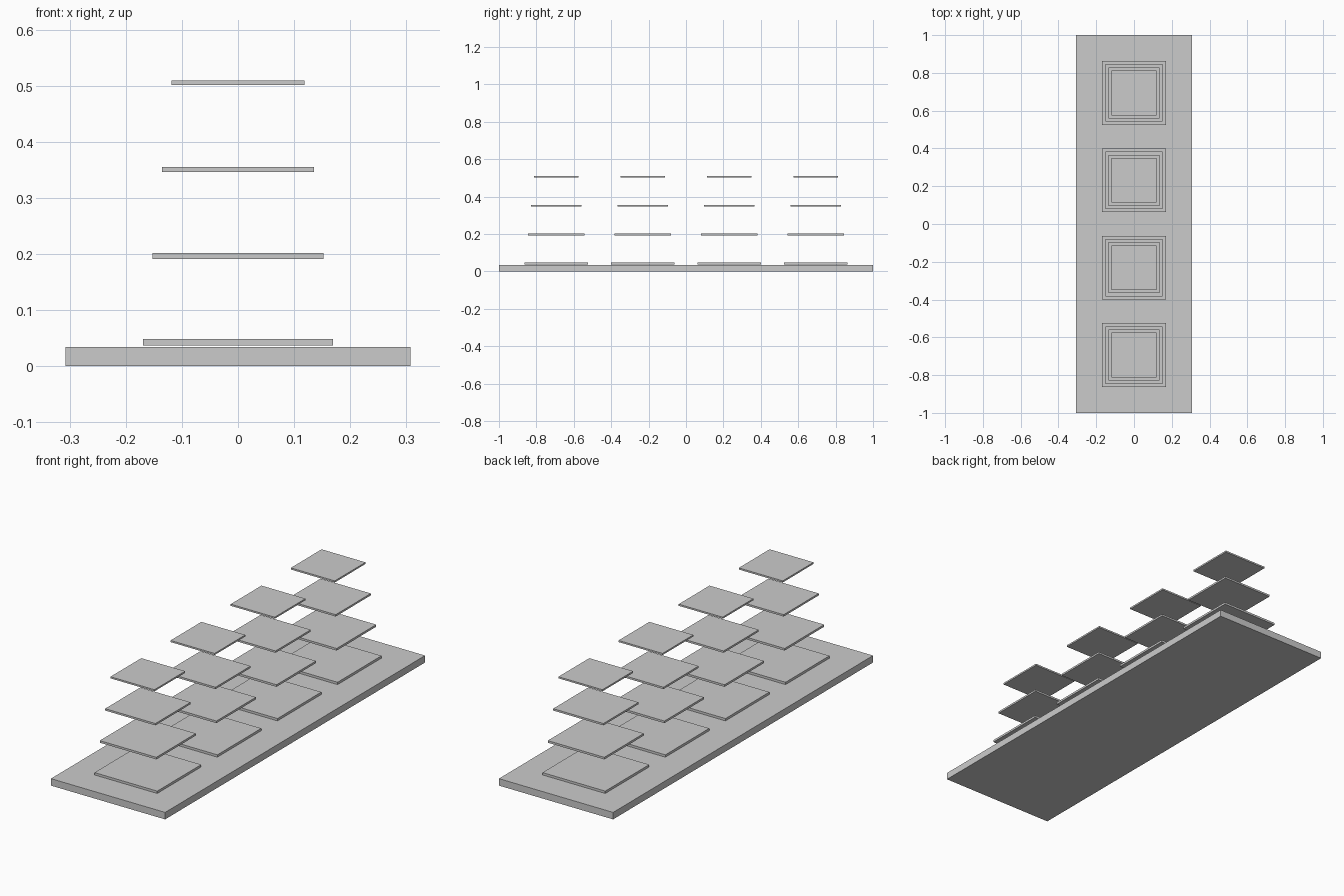
import bpy

if "Cube" in bpy.data.objects:
    bpy.data.objects.remove(bpy.data.objects["Cube"])


def box(name, center, size):
    bpy.ops.mesh.primitive_cube_add(size=1, location=center)
    obj = bpy.context.object
    obj.name = name
    obj.scale = size
    bpy.ops.object.transform_apply(location=False, rotation=False, scale=True)
    return obj


# Long base slab
BASE_H = 0.034
box("base_slab", (0, 0, BASE_H / 2), (0.615, 2.0, BASE_H))

# Four stacks of floating square plates, each level 10% smaller
PITCH = 0.4625
for stack in range(4):
    y = (stack - 1.5) * PITCH
    for level in range(4):
        s = 1 - 0.1 * level
        z = 0.0425 + 0.1542 * level
        box(f"plate_{stack + 1}_{level + 1}", (0, y, z),
            (0.338 * s, 0.338 * s, 0.0115 * s))
